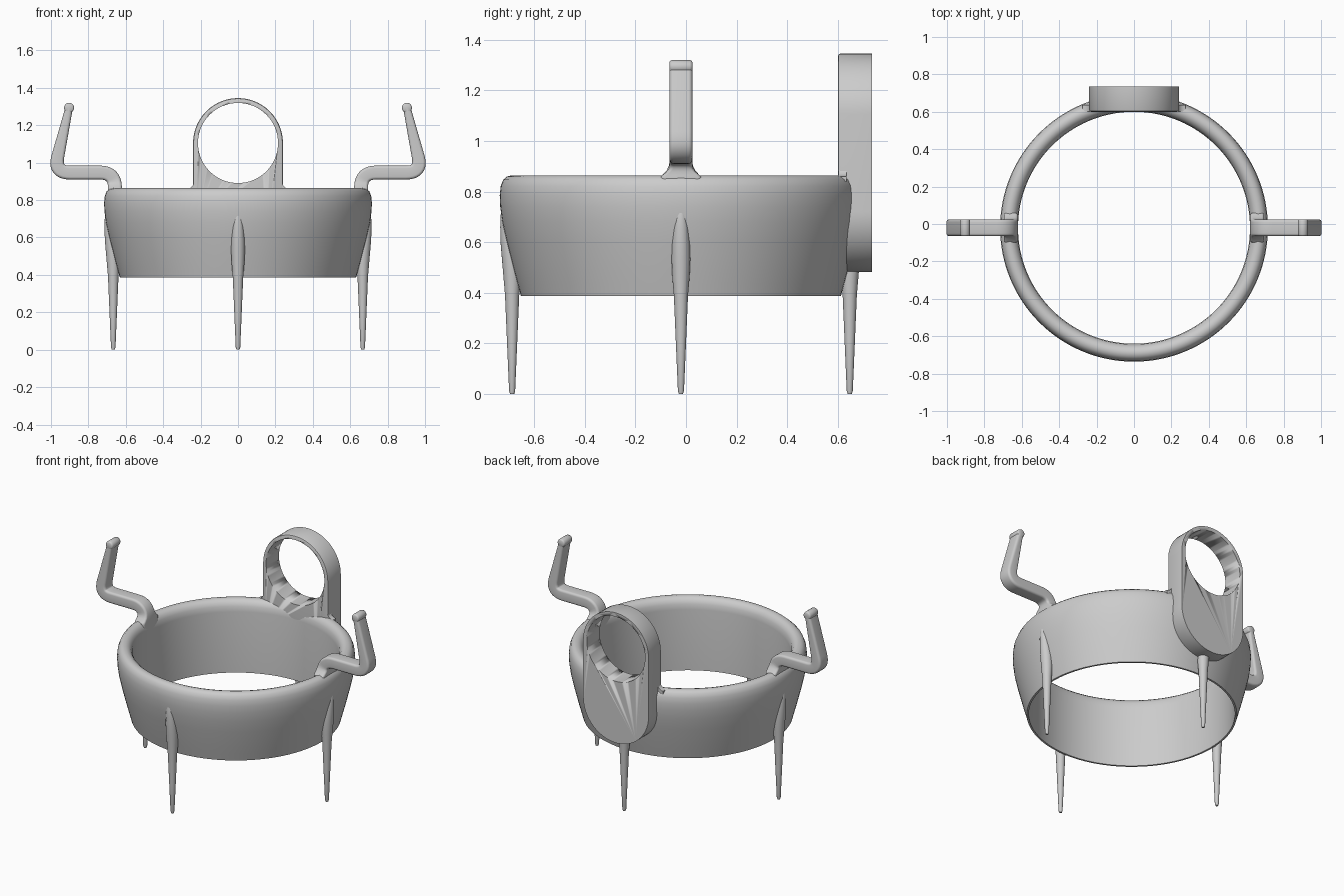
import bpy, bmesh, math
from mathutils import Vector

if "Cube" in bpy.data.objects:
    bpy.data.objects.remove(bpy.data.objects["Cube"])

CY = -0.02  # y of the ring axis


def finish(name, bm, angle=40):
    bmesh.ops.recalc_face_normals(bm, faces=bm.faces)
    me = bpy.data.meshes.new(name)
    bm.to_mesh(me)
    bm.free()
    ob = bpy.data.objects.new(name, me)
    bpy.context.collection.objects.link(ob)
    bpy.ops.object.select_all(action='DESELECT')
    ob.select_set(True)
    bpy.context.view_layer.objects.active = ob
    bpy.ops.object.shade_smooth_by_angle(angle=math.radians(angle))
    return ob


def skin(bm, loops, wrap=False, caps=True):
    """Bridge equal-sized closed loops of points."""
    rows = [[bm.verts.new(p) for p in lp] for lp in loops]
    n = len(rows[0])
    pairs = list(zip(rows, rows[1:])) + ([(rows[-1], rows[0])] if wrap else [])
    for a, b in pairs:
        for i in range(n):
            j = (i + 1) % n
            bm.faces.new((a[i], a[j], b[j], b[i]))
    if caps and not wrap:
        bm.faces.new(rows[0])
        bm.faces.new(rows[-1])


def circle(r, z, n, cx=0.0, cy=0.0):
    return [(cx + r * math.cos(2 * math.pi * i / n),
             cy + r * math.sin(2 * math.pi * i / n), z) for i in range(n)]


# Ring basin: vertical inside, flared outside, rounded lip
profile = [(.632, .387), (.645, .435), (.66, .49), (.688, .60), (.706, .68), (.714, .74),
           (.716, .785), (.712, .822), (.702, .847), (.687, .86), (.668, .864),
           (.65, .859), (.635, .846), (.624, .825), (.62, .79), (.62, .387)]
bm = bmesh.new()
skin(bm, [circle(r, z, 128, 0, CY) for r, z in profile], wrap=True)
finish("ring", bm)

# Four tapered legs merging into the ring wall
leg_profile = [(.008, 0), (.012, .012), (.02, .2), (.028, .39), (.034, .46), (.037, .53),
               (.036, .59), (.031, .66), (.024, .71), (.012, .75), (.004, .765)]
for k, name in enumerate(("right_leg", "back_leg", "left_leg", "front_leg")):
    bm = bmesh.new()
    skin(bm, [circle(r, z, 24, .667 + max(0, z - .5) * .1) for r, z in leg_profile])
    leg = finish(name, bm)
    leg.location = (0, CY, 0)
    leg.rotation_euler.z = k * math.pi / 2


# Bent arms with rounded rectangular section
def rounded_rect(a, b, r, seg=4):
    pts = []
    for k, (sx, sy) in enumerate(((1, 1), (-1, 1), (-1, -1), (1, -1))):
        for i in range(seg + 1):
            t = (k + i / seg) * math.pi / 2
            pts.append((sx * (a - r) + r * math.cos(t), sy * (b - r) + r * math.sin(t)))
    return pts


def bend(p0, p1, p2, d, n=10):
    a = p1 + (p0 - p1).normalized() * d
    c = p1 + (p2 - p1).normalized() * d
    return [a * (1 - t) ** 2 + p1 * 2 * t * (1 - t) + c * t * t
            for t in (i / n for i in range(n + 1))]


p0, p1, p2, p3 = (Vector(p) for p in ((.658, .80), (.658, .947), (.983, .947), (.903, 1.293)))
base = [Vector((.658, z)) for z in (.80, .85, .858)]
path = base + bend(p0, p1, p2, .08) + bend(p1, p2, p3, .085) + [p3]
for side, word in ((1, "right"), (-1, "left")):
    bm = bmesh.new()
    loops = []
    for i, p in enumerate(path):
        t = (path[min(i + 1, len(path) - 1)] - path[max(i - 1, 0)]).normalized()
        nrm = Vector((t.y, -t.x))
        half = .037
        if p.y > 1.0:
            half = .036 - .016 * (p.y - 1.0) / .293
        wide = .045 + .035 * max(0, min(1, (.91 - p.y) / .05)) ** 2
        loops.append([(side * (p.x + nrm.x * u), CY + v, p.y + nrm.y * u)
                      for u, v in rounded_rect(half, wide, .015)])
    skin(bm, loops)
    finish(word + "_arm", bm)
    # Rolled tip on the arm end
    bm = bmesh.new()
    skin(bm, [[(side * p3.x + x, y, p3.y + z) for x, z, _ in circle(r, 0, 24)]
              for y, r in ((CY - .045, .019), (CY - .042, .024), (CY - .035, .027),
                           (CY + .035, .027), (CY + .042, .024), (CY + .045, .019))])
    finish(word + "_arm_tip", bm)

# Back bracket: upright stadium plate with a round hole
R, ZT, ZB, N = .24, 1.105, .722, 48


def stadium(r, y):
    top = [(r * math.cos(math.pi * i / N), y, ZT + r * math.sin(math.pi * i / N)) for i in range(N + 1)]
    return top + [(-x, y, ZB + ZT - z) for x, y, z in top]


bm = bmesh.new()
skin(bm, [stadium(R - o, y) for o, y in ((.010, .60), (.003, .603), (0, .61), (0, .735))])
bracket = finish("back_bracket", bm)
bm = bmesh.new()
skin(bm, [[(x, y, ZT + z) for x, z, _ in circle(.214, 0, 96)] for y in (.5, .8)])
cutter = finish("hole_cutter", bm)
cutter.hide_render = True
bpy.context.view_layer.objects.active = bracket
mod = bracket.modifiers.new("hole", 'BOOLEAN')
mod.operation, mod.object, mod.solver = 'DIFFERENCE', cutter, 'EXACT'
bpy.ops.object.modifier_apply(modifier=mod.name)
bpy.data.objects.remove(cutter)

# Small fillets where the bracket meets the ring lip
for side, word in ((1, "right"), (-1, "left")):
    arc = [(.275 - .04 * math.sin(a), .90 - .04 * math.cos(a))
           for a in (i * math.pi / 16 for i in range(9))]
    outline = [(.23, .90), (.23, .84), (.275, .84)] + arc
    bm = bmesh.new()
    skin(bm, [[(side * x, y, z) for x, z in outline] for y in (.602, .635)])
    finish(word + "_bracket_fillet", bm)
